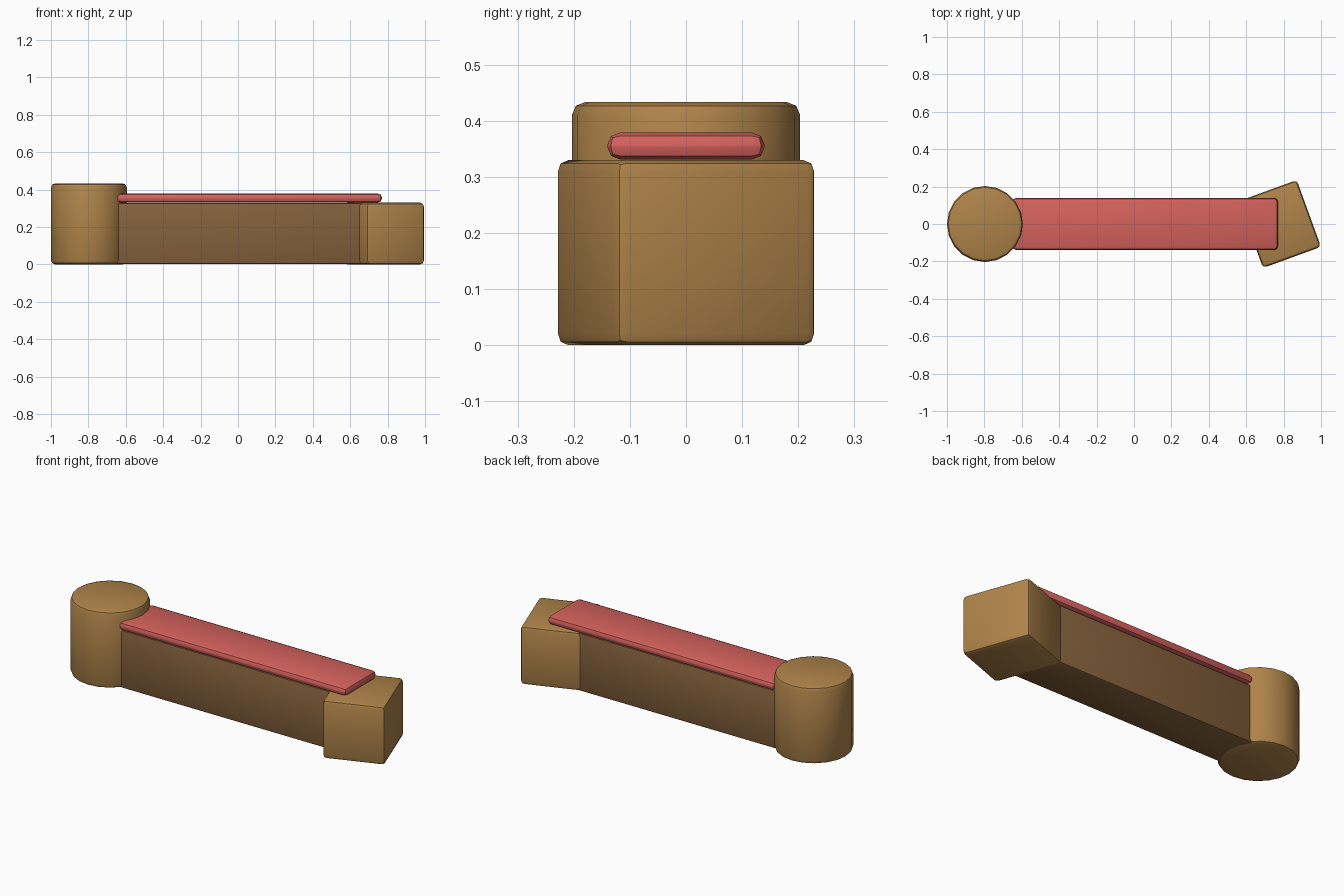
import bpy, bmesh, math
from mathutils import Matrix

if "Cube" in bpy.data.objects:
    bpy.data.objects.remove(bpy.data.objects["Cube"])


def srgb(r, g, b):
    lin = [c / 255 / 12.92 if c < 10 else ((c / 255 + 0.055) / 1.055) ** 2.4 for c in (r, g, b)]
    return (*lin, 1.0)


def material(name, rgb):
    m = bpy.data.materials.new(name)
    m.diffuse_color = srgb(*rgb)
    m.use_nodes = True
    m.node_tree.nodes["Principled BSDF"].inputs["Base Color"].default_value = m.diffuse_color
    return m


wood = material("light_wood", (176, 132, 74))
dark_wood = material("dark_wood", (133, 97, 60))
red = material("red_cushion", (214, 98, 93))


def finish(name, bm, edges, bevel, mat, smooth_angle):
    """Round the chosen edges, then turn the bmesh into a shaded object."""
    bmesh.ops.bevel(bm, geom=edges, offset=bevel, segments=2, profile=0.5, affect='EDGES')
    bmesh.ops.recalc_face_normals(bm, faces=bm.faces)
    mesh = bpy.data.meshes.new(name)
    bm.to_mesh(mesh)
    bm.free()
    mesh.materials.append(mat)
    obj = bpy.data.objects.new(name, mesh)
    bpy.context.collection.objects.link(obj)
    bpy.ops.object.select_all(action='DESELECT')
    obj.select_set(True)
    bpy.context.view_layer.objects.active = obj
    bpy.ops.object.shade_smooth_by_angle(angle=math.radians(smooth_angle))
    return obj


def rounded_box(name, size, centre, bevel, mat, turn=0):
    bm = bmesh.new()
    bmesh.ops.create_cube(bm, size=1, matrix=Matrix.Diagonal((*size, 1)))
    obj = finish(name, bm, bm.edges[:], bevel, mat, 25)
    obj.location = centre
    obj.rotation_euler.z = math.radians(turn)
    return obj


# round end post
R, H = 0.203, 0.433
bm = bmesh.new()
bmesh.ops.create_cone(bm, cap_ends=True, segments=20, radius1=R, radius2=R, depth=H)
rims = [e for e in bm.edges if abs(e.verts[0].co.z - e.verts[1].co.z) < 1e-4]
post = finish("round_post", bm, rims, 0.022, wood, 40)
post.location = (-0.797, 0, H / 2)

# turned end block
rounded_box("end_block", (0.33, 0.38, 0.33), (0.78, 0, 0.165), 0.02, wood, 20)

# long base between the two ends
rounded_box("bench_base", (1.44, 0.25, 0.326), (-0.01, 0, 0.165), 0.01, dark_wood)

# seat cushion
rounded_box("seat_cushion", (1.42, 0.28, 0.048), (0.06, 0, 0.355), 0.022, red)
